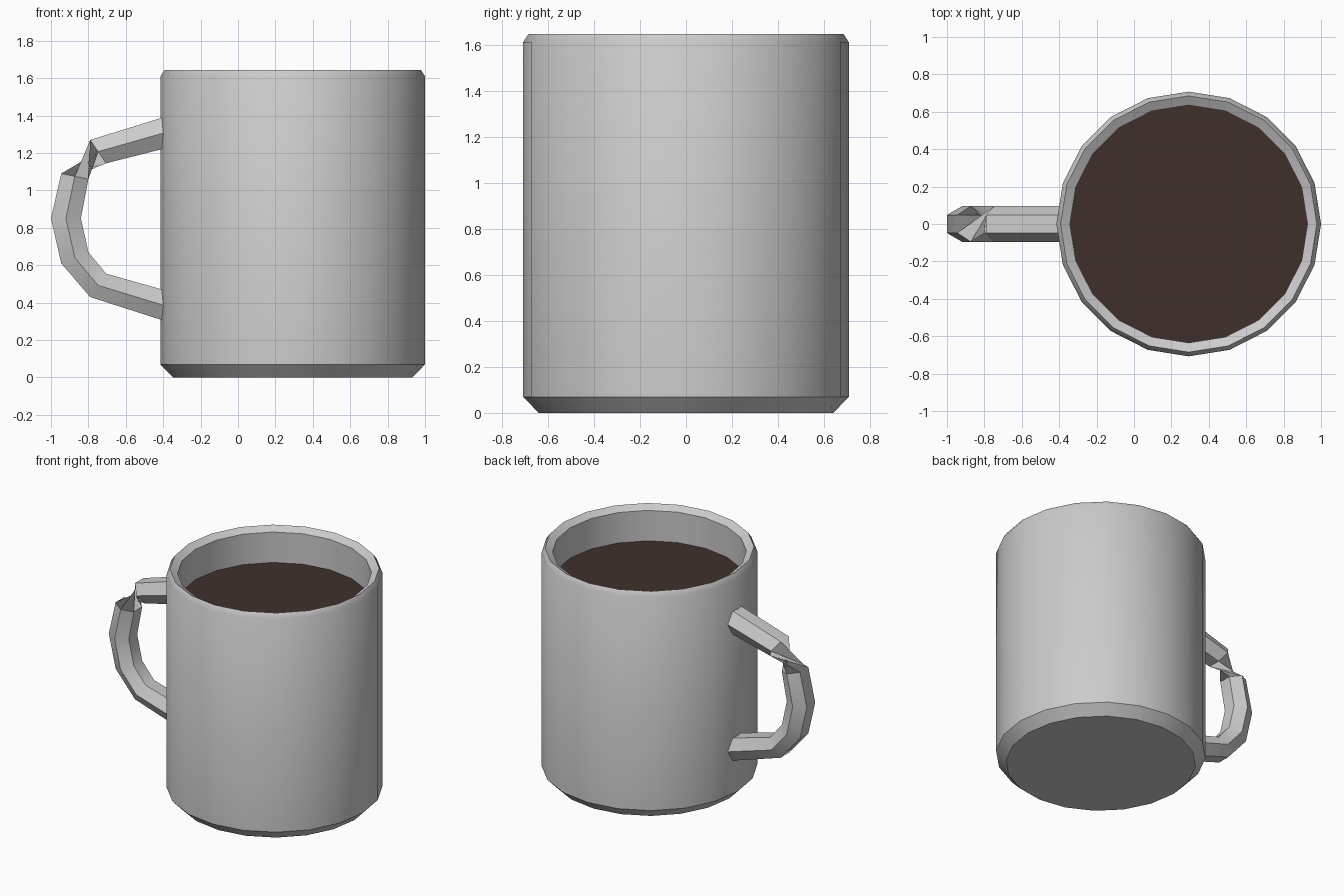
import bpy, bmesh, math

if "Cube" in bpy.data.objects:
    bpy.data.objects.remove(bpy.data.objects["Cube"])

CX, SIDES = 0.2925, 20


def finish(name, bm, fix_normals=True):
    if fix_normals:
        bmesh.ops.recalc_face_normals(bm, faces=bm.faces)
    mesh = bpy.data.meshes.new(name)
    bm.to_mesh(mesh)
    bm.free()
    ob = bpy.data.objects.new(name, mesh)
    bpy.context.collection.objects.link(ob)
    bpy.ops.object.select_all(action='DESELECT')
    bpy.context.view_layer.objects.active = ob
    ob.select_set(True)
    bpy.ops.object.shade_smooth_by_angle(angle=math.radians(40))
    return ob


def circle(bm, r, z):
    return [bm.verts.new((CX + r * math.cos(2 * math.pi * i / SIDES),
                          r * math.sin(2 * math.pi * i / SIDES), z))
            for i in range(SIDES)]


def bridge(bm, rings):
    for a, b in zip(rings, rings[1:]):
        n = len(a)
        for i in range(n):
            j = (i + 1) % n
            bm.faces.new((a[i], b[i], b[j], a[j]))


# Mug body: chamfered foot, straight wall, bevelled rim, hollow inside
bm = bmesh.new()
profile = [(0.64, 0), (0.7075, 0.07), (0.7075, 1.61), (0.685, 1.645),
           (0.635, 1.615), (0.635, 0.08)]
rings = [circle(bm, r, z) for r, z in profile]
bridge(bm, rings)
bm.faces.new(rings[0])
bm.faces.new(rings[-1])
finish("mug_body", bm)

# Coffee surface
bm = bmesh.new()
bm.faces.new(circle(bm, 0.635, 1.395))
coffee = finish("coffee", bm, False)
mat = bpy.data.materials.new("coffee_brown")
mat.diffuse_color = (0.05, 0.03, 0.024, 1)
mat.use_nodes = True
mat.node_tree.nodes["Principled BSDF"].inputs["Base Color"].default_value = mat.diffuse_color
coffee.data.materials.append(mat)

# Handle: hexagonal sections as (outer x, z, inner x, z, half-turn sign);
# the last two are turned 180 degrees, which pinches the upper bend
sections = [(-0.37, 0.295, -0.37, 0.46, 1), (-0.79, 0.43, -0.705, 0.555, 1),
            (-0.945, 0.61, -0.80, 0.67, 1), (-1.0, 0.85, -0.84, 0.85, 1),
            (-0.945, 1.09, -0.80, 1.06, 1), (-0.79, 1.27, -0.705, 1.145, -1),
            (-0.37, 1.40, -0.37, 1.23, -1)]
bm = bmesh.new()
rings = []
for ox, oz, ix, iz, s in sections:
    if s < 0:
        ox, oz, ix, iz = ix, iz, ox, oz
    mx, mz = (ox + ix) / 2, (oz + iz) / 2
    pts = [(ox, 0.048, oz), (mx, 0.095, mz), (ix, 0.048, iz),
           (ix, -0.048, iz), (mx, -0.095, mz), (ox, -0.048, oz)]
    rings.append([bm.verts.new((x, y * s, z)) for x, y, z in pts])
bridge(bm, rings)
bm.faces.new(rings[0])
bm.faces.new(rings[-1][::-1])
finish("handle", bm, False)
